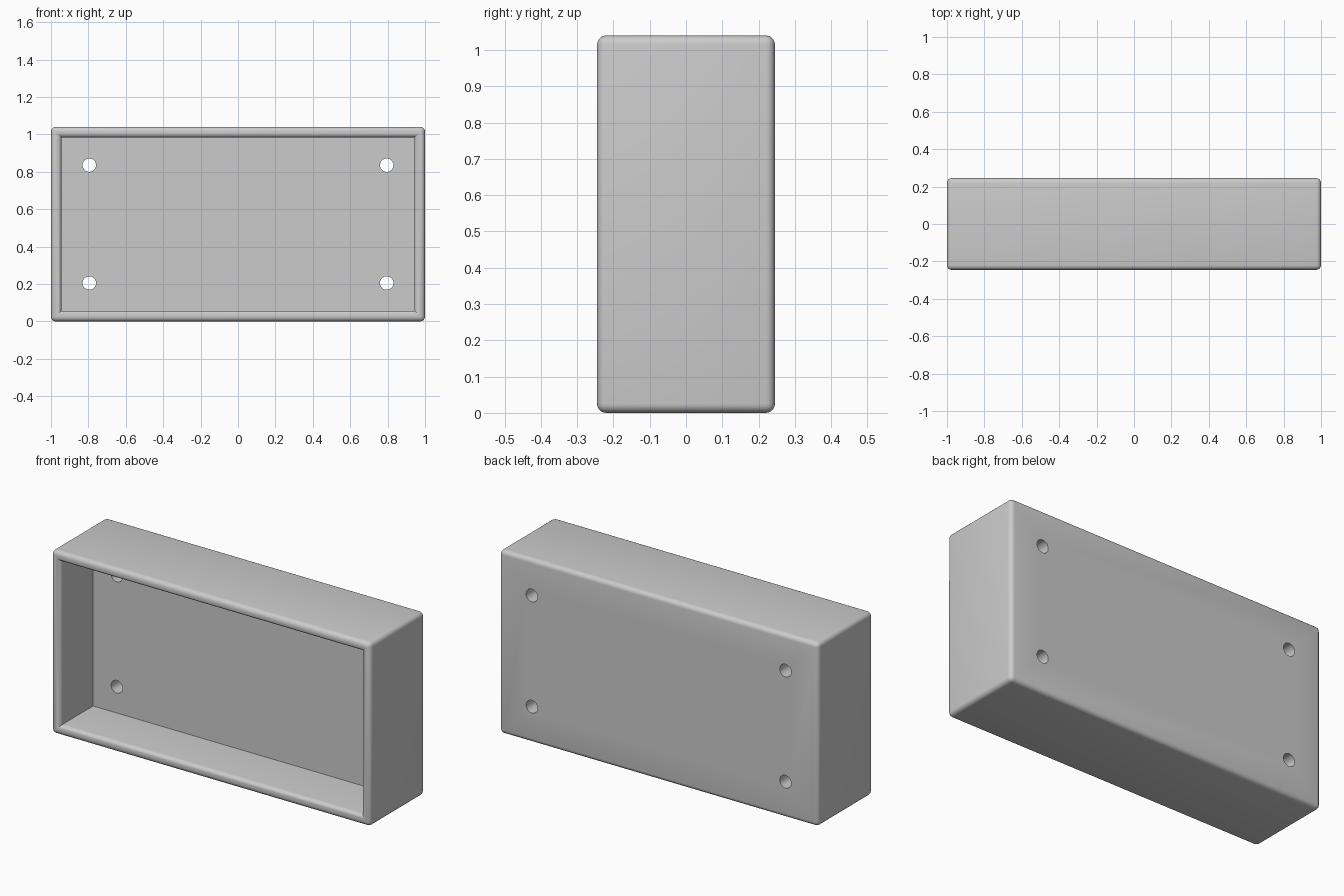
import bpy
import bmesh
import math
from mathutils import Matrix, Vector

cube = bpy.data.objects.get("Cube")
if cube:
    bpy.data.objects.remove(cube, do_unlink=True)

WIDTH, DEPTH, HEIGHT = 2.0, 0.49, 1.04
WALL, CAVITY, ROUND = 0.08, 0.295, 0.025
HOLE_X, HOLE_Z, HOLE_R = 0.795, 0.315, 0.036
MID = Vector((0, 0, HEIGHT / 2))

grey = bpy.data.materials.new("plain_grey")
grey.use_nodes = True
grey.diffuse_color = (0.6, 0.6, 0.6, 1)
grey.node_tree.nodes["Principled BSDF"].inputs["Base Color"].default_value = (0.6, 0.6, 0.6, 1)


def make_object(name, bm):
    mesh = bpy.data.meshes.new(name)
    bm.normal_update()
    bm.to_mesh(mesh)
    bm.free()
    mesh.materials.append(grey)
    obj = bpy.data.objects.new(name, mesh)
    bpy.context.collection.objects.link(obj)
    return obj


# Open-fronted case: box, inset front face pushed inward
bm = bmesh.new()
bmesh.ops.create_cube(bm, size=1, matrix=Matrix.Translation(MID)
                      @ Matrix.Diagonal((WIDTH, DEPTH, HEIGHT, 1)))
bm.normal_update()
front = min(bm.faces, key=lambda f: f.calc_center_median().y)
rounded = set(bm.edges)
bmesh.ops.inset_region(bm, faces=[front], thickness=WALL)
rounded = {e for e in rounded if e.is_valid} | set(front.edges)
floor = bmesh.ops.extrude_discrete_faces(bm, faces=[front])["faces"][0]
bmesh.ops.translate(bm, verts=floor.verts, vec=(0, CAVITY, 0))

# Round the outer edges and the rim of the opening
front_y = -DEPTH / 2
rounded = []
for e in bm.edges:
    on_outside = all(abs(abs(v.co.x) - WIDTH / 2) < 0.001 for v in e.verts)
    on_rim = all(abs(v.co.y - front_y) < 0.001 and abs(v.co.x) < WIDTH / 2 - 0.01
                 for v in e.verts)
    if on_outside or on_rim:
        rounded.append(e)
bmesh.ops.bevel(bm, geom=rounded, offset=ROUND, segments=5, profile=0.5,
                affect='EDGES', clamp_overlap=True)
bmesh.ops.recalc_face_normals(bm, faces=bm.faces)
case = make_object("case", bm)

# Four screw holes through the back panel
bm = bmesh.new()
for sx in (-1, 1):
    for sz in (-1, 1):
        place = Matrix.Translation(MID + Vector((sx * HOLE_X, DEPTH / 2, sz * HOLE_Z)))
        bmesh.ops.create_cone(bm, cap_ends=True, segments=32, radius1=HOLE_R,
                              radius2=HOLE_R, depth=0.5,
                              matrix=place @ Matrix.Rotation(math.pi / 2, 4, 'X'))
cutter = make_object("hole_cutter", bm)
cutter.hide_render = True
cutter.hide_set(True)

cut = case.modifiers.new("screw_holes", 'BOOLEAN')
cut.operation = 'DIFFERENCE'
cut.solver = 'EXACT'
cut.object = cutter

# Apply the cut, then shade smooth with sharp edges kept
bpy.context.view_layer.objects.active = case
case.select_set(True)
bpy.ops.object.modifier_apply(modifier=cut.name)
bpy.data.objects.remove(cutter, do_unlink=True)
bpy.ops.object.shade_smooth_by_angle(angle=math.radians(35))
